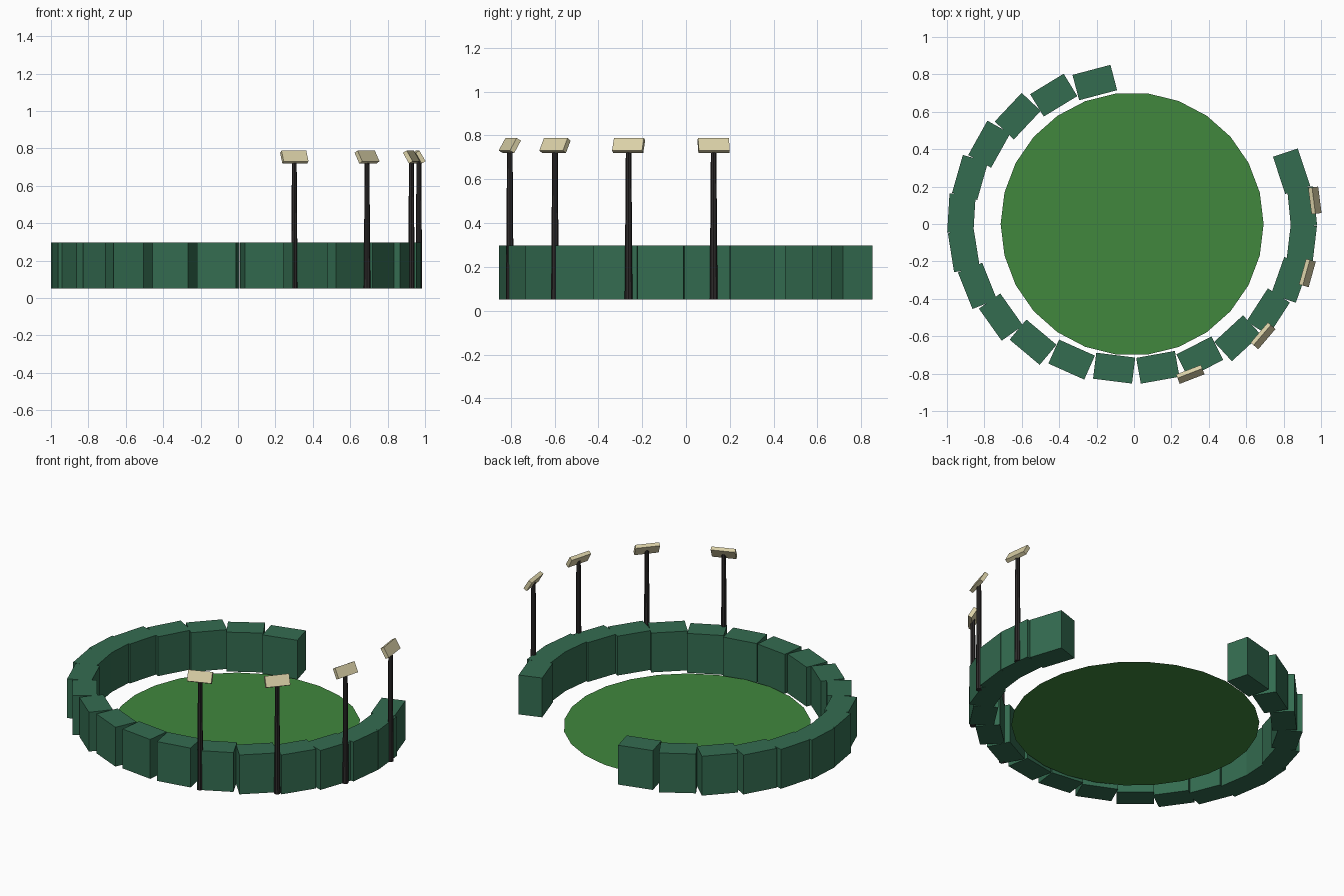
import bpy, math
from math import cos, sin, radians, atan2
from mathutils import Matrix

if "Cube" in bpy.data.objects:
    bpy.data.objects.remove(bpy.data.objects["Cube"])

CX = -0.01  # centre of the ground in x


def material(name, rgb):
    m = bpy.data.materials.new(name)
    m.diffuse_color = (*rgb, 1)
    m.use_nodes = True
    m.node_tree.nodes["Principled BSDF"].inputs["Base Color"].default_value = m.diffuse_color
    return m


GRASS = material("grass green", (0.052, 0.245, 0.048))
WALL = material("stand green", (0.034, 0.150, 0.081))
POLE = material("pole black", (0.027, 0.024, 0.024))
LAMP = material("lamp cream", (0.70, 0.63, 0.385))


def finish(name, mat):
    ob = bpy.context.object
    ob.name = name
    ob.data.materials.append(mat)
    return ob


def box(name, size, matrix, mat):
    bpy.ops.mesh.primitive_cube_add(size=1)
    ob = finish(name, mat)
    ob.data.transform(matrix @ Matrix.Diagonal((*size, 1)))
    return ob


# Flat playing field, with a corner on the x axis
bpy.ops.mesh.primitive_circle_add(vertices=26, radius=0.703, fill_type='NGON',
                                  location=(CX, 0, 0.062))
field = finish("field", GRASS)
field.data.transform(Matrix.Rotation(radians(90), 4, 'Z'))

# Broken oval of stand blocks, each turned towards the centre
BASE, TOP = 0.051, 0.297
for i in range(20):
    t = radians(102.6 + 14.67 * i)
    x, y = 0.915 * cos(t), 0.775 * sin(t)
    place = (Matrix.Translation((CX + x, y, (BASE + TOP) / 2))
             @ Matrix.Rotation(atan2(y, x), 4, 'Z'))
    box(f"stand_block_{i + 1}", (0.14, 0.21, TOP - BASE), place, WALL)

# Floodlights: tapered pole with a tilted lamp panel
LAMP_Z = 0.754
for i, (x, y) in enumerate([(0.301, -0.804), (0.690, -0.598), (0.927, -0.262), (0.967, 0.126)]):
    turn = Matrix.Rotation(atan2(y, x - CX), 4, 'Z')
    bpy.ops.mesh.primitive_cone_add(vertices=8, radius1=0.0178, radius2=0.0125,
                                    depth=LAMP_Z - BASE,
                                    location=(x, y, (LAMP_Z + BASE) / 2))
    finish(f"light_pole_{i + 1}", POLE)
    tilt = Matrix.Rotation(radians(-30), 4, 'Y')
    box(f"lamp_panel_{i + 1}", (0.024, 0.142, 0.066),
        Matrix.Translation((x, y, LAMP_Z)) @ turn @ tilt, LAMP)
